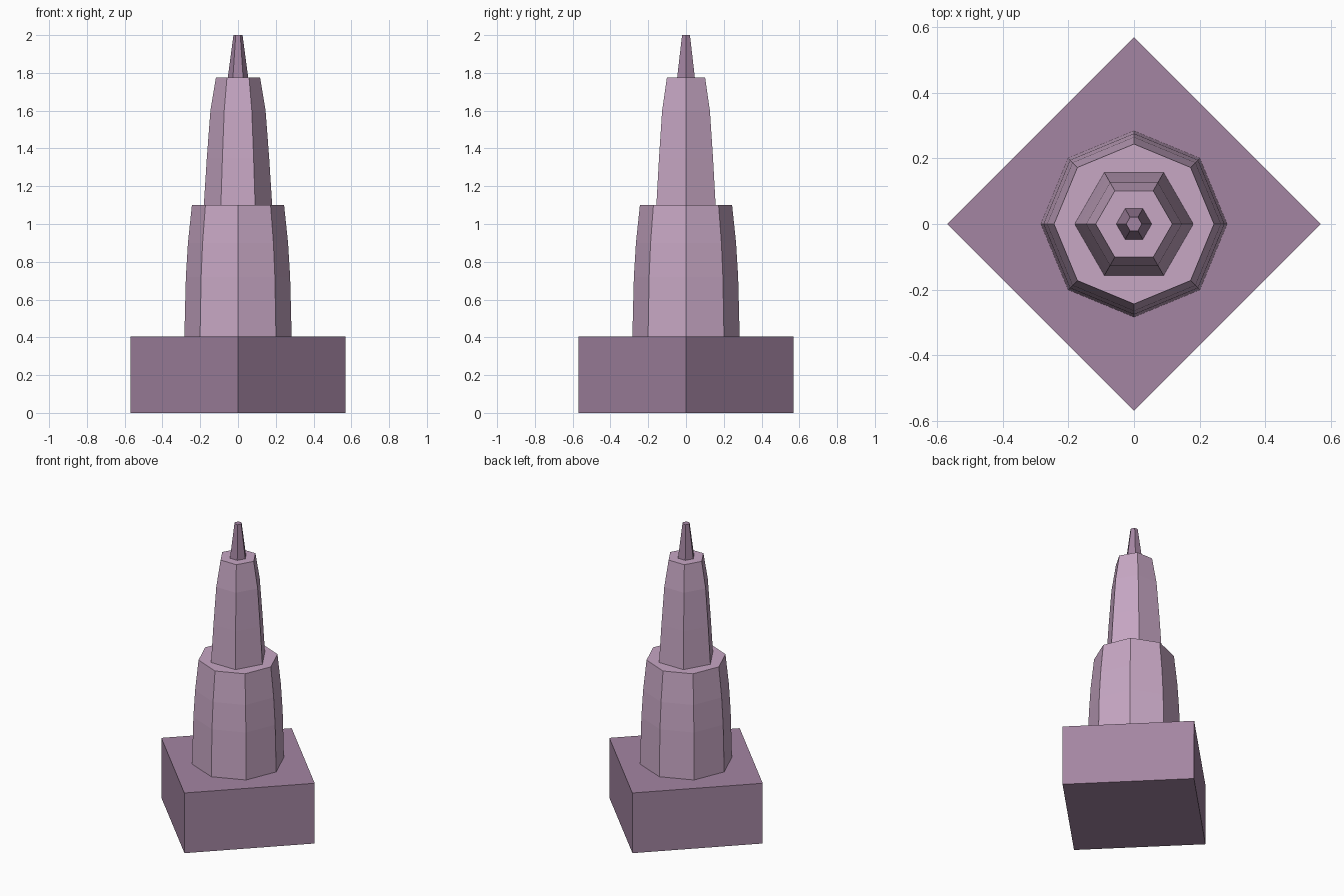
import bpy
import bmesh
from math import cos, sin, tau

default = bpy.data.objects.get("Cube")
if default:
    bpy.data.objects.remove(default)


def material(name, colour):
    mat = bpy.data.materials.new(name)
    mat.use_nodes = True
    mat.diffuse_color = colour
    mat.node_tree.nodes["Principled BSDF"].inputs["Base Color"].default_value = colour
    return mat


def tier(name, sides, profile, mat):
    """Stack regular polygon rings (radius, height) into a closed faceted solid."""
    bm = bmesh.new()
    rings = [[bm.verts.new((r * cos(tau * i / sides), r * sin(tau * i / sides), z))
              for i in range(sides)] for r, z in profile]
    for low, high in zip(rings, rings[1:]):
        for i in range(sides):
            j = (i + 1) % sides
            bm.faces.new((low[i], low[j], high[j], high[i]))
    bm.faces.new(rings[0][::-1])
    bm.faces.new(rings[-1])
    mesh = bpy.data.meshes.new(name)
    bm.to_mesh(mesh)
    bm.free()
    mesh.materials.append(mat)
    obj = bpy.data.objects.new(name, mesh)
    bpy.context.collection.objects.link(obj)
    return obj


mauve = material("dusky_mauve", (0.37, 0.235, 0.36, 1))
pink = material("pale_mauve", (0.57, 0.385, 0.55, 1))

# Square plinth with its corners on the axes
tier("plinth", 4, [(0.568, 0), (0.57, 0.405)], mauve)

# Eight-sided lower tower, leaning in towards its rim
tier("lower_tower", 8,
     [(0.284, 0.405), (0.276, 0.72), (0.265, 0.9), (0.244, 1.1)], pink)

# Six-sided upper tower
tier("upper_tower", 6,
     [(0.181, 1.1), (0.165, 1.35), (0.146, 1.6), (0.117, 1.775)], pink)

# Slender spire
tier("spire", 6, [(0.054, 1.775), (0.024, 2)], mauve)
